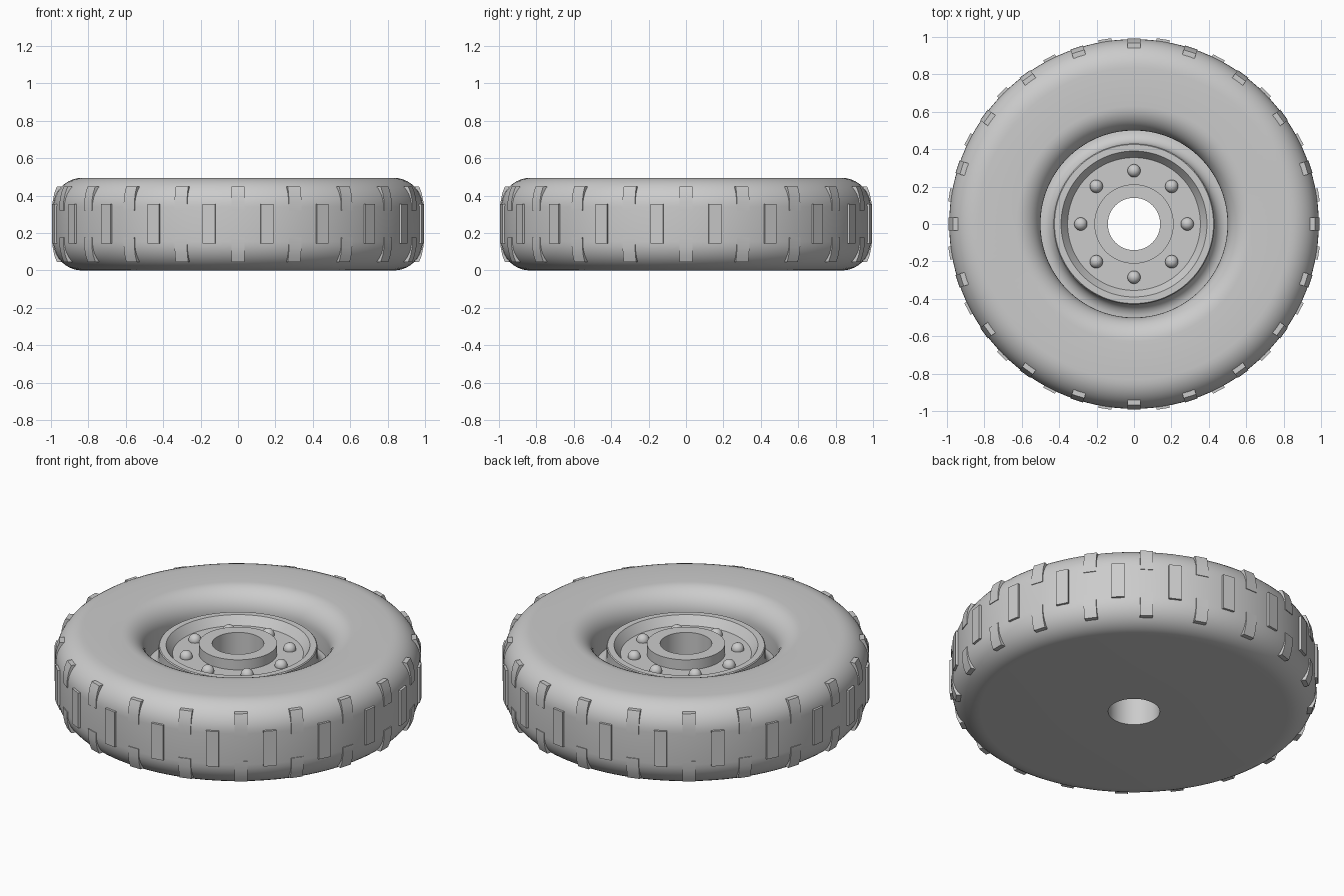
import bpy, bmesh
from math import sin, cos, pi, radians
from mathutils import Matrix, Vector

cube = bpy.data.objects.get("Cube")
if cube:
    bpy.data.objects.remove(cube)

grey = bpy.data.materials.new("plain_grey")
grey.use_nodes = True
COLOUR = (0.6, 0.6, 0.6, 1)
grey.diffuse_color = COLOUR
grey.node_tree.nodes["Principled BSDF"].inputs["Base Color"].default_value = COLOUR

HEIGHT = 0.495
TYRE_R = 0.988


def finish(name, bm, angle=30):
    bmesh.ops.recalc_face_normals(bm, faces=bm.faces)
    mesh = bpy.data.meshes.new(name)
    bm.to_mesh(mesh)
    bm.free()
    mesh.materials.append(grey)
    ob = bpy.data.objects.new(name, mesh)
    bpy.context.collection.objects.link(ob)
    bpy.ops.object.select_all(action='DESELECT')
    ob.select_set(True)
    bpy.context.view_layer.objects.active = ob
    bpy.ops.object.shade_smooth_by_angle(angle=radians(angle))
    return ob


def arc(cx, cz, r, start, end, steps=10):
    angles = [radians(start + (end - start) * i / steps) for i in range(steps + 1)]
    return [(cx + r * cos(a), cz + r * sin(a)) for a in angles]


def lathe(name, profile, flip=False, steps=120):
    """Revolve an open (radius, height) profile around z."""
    bm = bmesh.new()
    rings = []
    for r, z in profile:
        rings.append([bm.verts.new((r * cos(2 * pi * i / steps), r * sin(2 * pi * i / steps), z))
                      for i in range(steps)])
    for low, high in zip(rings, rings[1:]):
        for i in range(steps):
            j = (i + 1) % steps
            bm.faces.new((low[i], low[j], high[j], high[i]))
    return finish(name, bm)


# Tyre: flat base, rounded shoulders, rolled inner bead
shoulder = 0.155
bead = 0.13
lathe("tyre",
      [(0.14, 0)]
      + arc(TYRE_R - shoulder, shoulder, shoulder, -90, 0)
      + arc(TYRE_R - shoulder, HEIGHT - shoulder, shoulder, 0, 90)
      + arc(0.5 + bead, HEIGHT - bead, bead, 90, 180)
      + [(0.5, 0.25)])

# Rim: flared foot, lip, sloped inner wall, disc, raised hub and bore
lathe("rim",
      arc(0.5, 0.34, 0.07, 270, 180, 8)
      + [(0.43, 0.405), (0.425, 0.41), (0.39, 0.41), (0.355, 0.36), (0.212, 0.36),
         (0.212, 0.42), (0.14, 0.42), (0.14, 0)])

# Dome bolts
bm = bmesh.new()
for i in range(8):
    a = i * pi / 4
    spot = Matrix.Translation((0.285 * cos(a), 0.285 * sin(a), 0.365))
    bmesh.ops.create_uvsphere(bm, u_segments=20, v_segments=12, radius=0.035, matrix=spot)
finish("bolts", bm)


def tread_row(name, section, width, offset):
    """Repeat a block, given by its (radius, height) side outline, around the tyre."""
    bm = bmesh.new()
    for i in range(20):
        turn = Matrix.Rotation(2 * pi * (i + offset) / 20, 3, 'Z')
        sides = [[bm.verts.new(turn @ Vector((r, y, z))) for r, z in section]
                 for y in (-width / 2, width / 2)]
        bm.faces.new(sides[0])
        bm.faces.new(sides[1])
        for k in range(len(section)):
            n = (k + 1) % len(section)
            bm.faces.new((sides[0][k], sides[0][n], sides[1][n], sides[1][k]))
    finish(name, bm)


# Tread blocks: a centre row and two staggered shoulder rows
tread_row("centre_tread", [(0.95, 0.145), (1.0, 0.145), (1.0, 0.355), (0.95, 0.355)], 0.07, 0.5)
upper = [(0.91, 0.32), (0.992, 0.32), (0.991, 0.37), (0.982, 0.415), (0.968, 0.45), (0.91, 0.45)]
tread_row("upper_tread", upper, 0.07, 0)
tread_row("lower_tread", [(r, HEIGHT - z) for r, z in upper], 0.07, 0)
